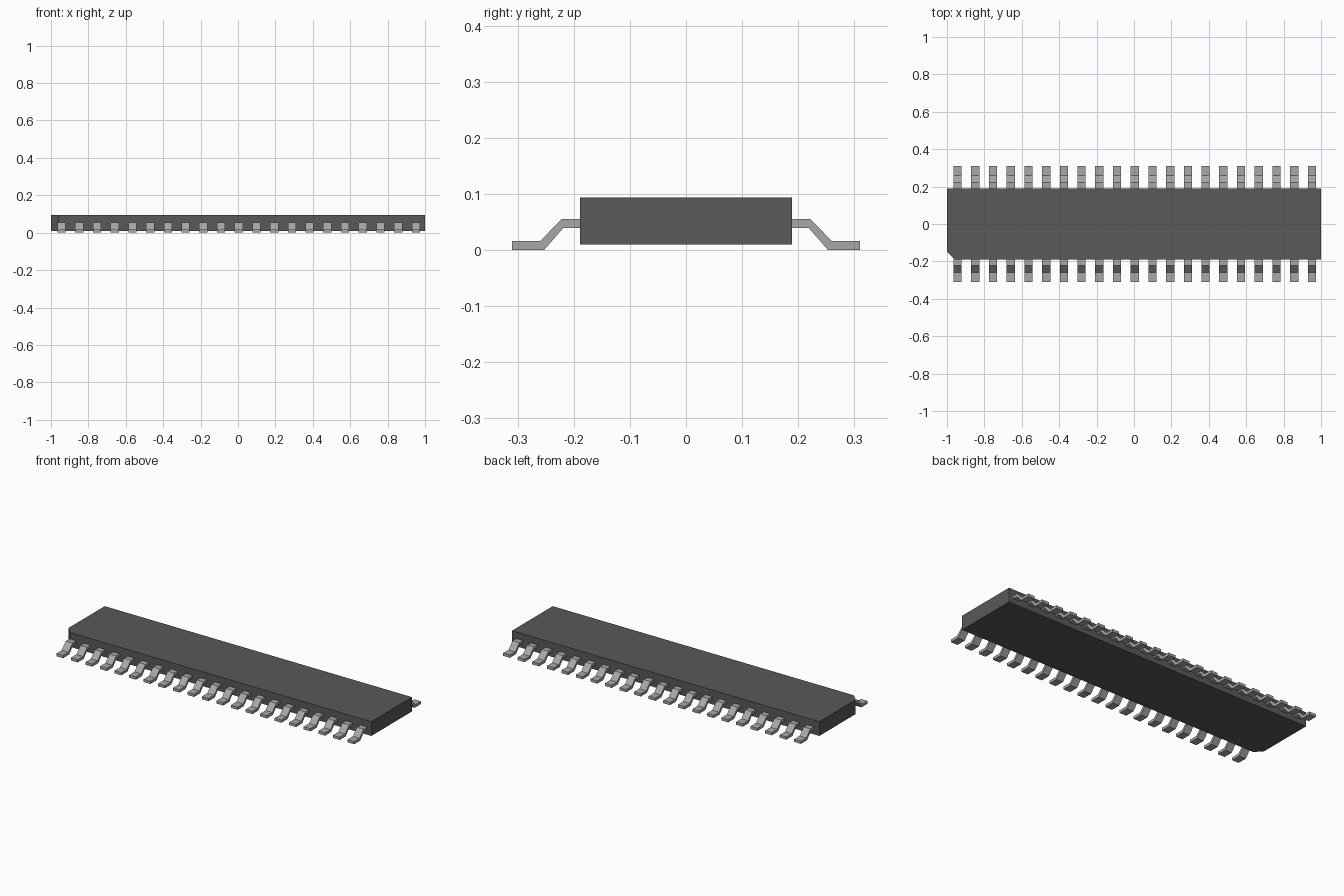
import bpy
from mathutils import Vector

cube = bpy.data.objects.get("Cube")
if cube:
    bpy.data.objects.remove(cube, do_unlink=True)


def material(name, grey):
    mat = bpy.data.materials.new(name)
    mat.use_nodes = True
    colour = (grey, grey, grey, 1)
    mat.diffuse_color = colour
    bsdf = mat.node_tree.nodes["Principled BSDF"]
    bsdf.inputs["Base Color"].default_value = colour
    bsdf.inputs["Roughness"].default_value = 0.6
    return mat


def prism(name, outline, offset, mat):
    """Extrude a closed outline of 3D points along an offset, normals outward."""
    n = len(outline)
    base = [Vector(p) for p in outline]
    verts = base + [p + Vector(offset) for p in base]
    faces = [tuple(reversed(range(n))), tuple(range(n, 2 * n))]
    faces += [(i, (i + 1) % n, n + (i + 1) % n, n + i) for i in range(n)]
    mesh = bpy.data.meshes.new(name)
    mesh.from_pydata(verts, [], faces)
    mesh.materials.append(mat)
    obj = bpy.data.objects.new(name, mesh)
    bpy.context.collection.objects.link(obj)
    return obj


plastic = material("dark grey plastic", 0.1)
metal = material("light grey metal", 0.39)

# Package body with one cut corner marking the first pin
HALF, DEPTH, CUT = 1.0, 0.189, 0.04
BOTTOM, TOP = 0.01, 0.094
corners = [(-HALF + CUT, -DEPTH), (HALF, -DEPTH), (HALF, DEPTH),
           (-HALF, DEPTH), (-HALF, -DEPTH + CUT)]
prism("package_body", [(x, y, BOTTOM) for x, y in corners],
      (0, 0, TOP - BOTTOM), plastic)

# Gull-wing leads: bent strip profile (distance from centre line, height)
PROFILE = [(0.185, 0.039), (0.219, 0.039), (0.253, 0), (0.31, 0),
           (0.31, 0.016), (0.26, 0.016), (0.222, 0.055), (0.185, 0.055)]
COUNT, PITCH, WIDTH, SHIFT = 21, 0.0947, 0.044, 0.004

for side, label in ((1, "back"), (-1, "front")):
    points = PROFILE if side > 0 else PROFILE[::-1]
    first = prism(f"{label}_lead_1", [(-WIDTH / 2, side * y, z) for y, z in points],
                  (WIDTH, 0, 0), metal)
    for i in range(COUNT):
        lead = first
        if i:
            lead = bpy.data.objects.new(f"{label}_lead_{i + 1}", first.data)
            bpy.context.collection.objects.link(lead)
        lead.location.x = SHIFT + (i - (COUNT - 1) / 2) * PITCH
